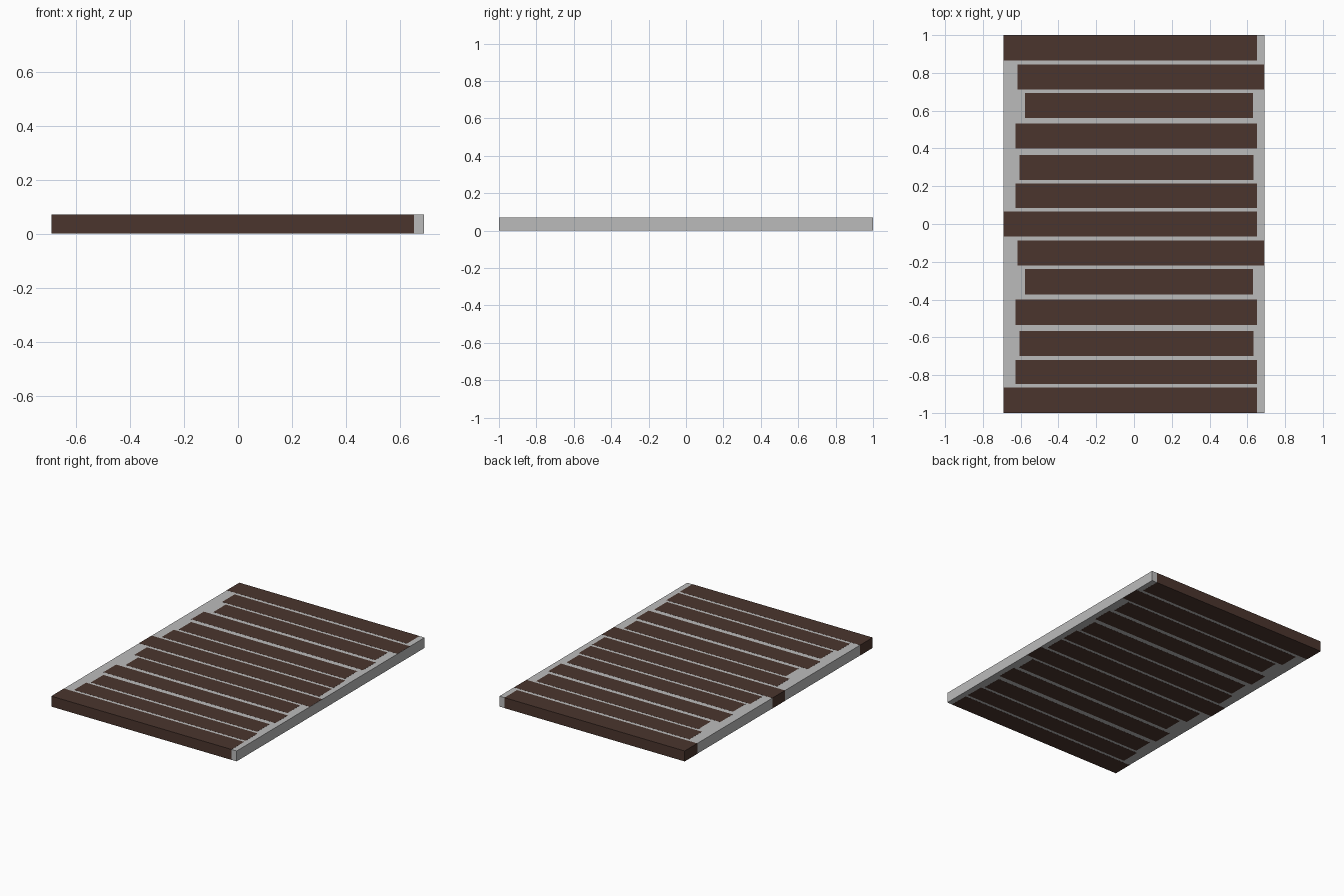
import bpy

if "Cube" in bpy.data.objects:
    bpy.data.objects.remove(bpy.data.objects["Cube"])


def material(name, rgb):
    m = bpy.data.materials.new(name)
    m.diffuse_color = (*rgb, 1.0)
    m.use_nodes = True
    m.node_tree.nodes["Principled BSDF"].inputs["Base Color"].default_value = m.diffuse_color
    return m


grey = material("pale grey", (0.5, 0.5, 0.5))
brown = material("dark brown wood", (0.070, 0.036, 0.027))

HALF_X, HEIGHT = 0.69, 0.07
E = 0.0004  # boards sit just proud of the slab so they show cleanly


def box(name, x0, x1, y0, y1, z0, z1, mat):
    v = [(x, y, z) for z in (z0, z1) for x, y in
         ((x0, y0), (x1, y0), (x1, y1), (x0, y1))]
    f = [(3, 2, 1, 0), (4, 5, 6, 7), (0, 1, 5, 4),
         (1, 2, 6, 5), (2, 3, 7, 6), (3, 0, 4, 7)]
    mesh = bpy.data.meshes.new(name)
    mesh.from_pydata(v, [], f)
    mesh.materials.append(mat)
    ob = bpy.data.objects.new(name, mesh)
    bpy.context.collection.objects.link(ob)
    return ob


# grey backing slab
box("backing_slab", -HALF_X, HALF_X, -1 + E, 1 - E, E, HEIGHT, grey)

# one repeat of the boards: left end, right end, top edge, bottom edge
pattern = [
    (-0.69, 0.652, 1.000, 0.866),
    (-0.617, 0.6895, 0.845, 0.712),
    (-0.577, 0.630, 0.694, 0.560),
    (-0.628, 0.652, 0.533, 0.399),
    (-0.606, 0.633, 0.366, 0.233),
    (-0.628, 0.650, 0.214, 0.086),
]
PITCH = 0.933
rows = [(a, b, t - k * PITCH, u - k * PITCH)
        for k in range(2) for a, b, t, u in pattern]
rows.append((-0.69, 0.652, -0.866, -1.0))  # closing front board

# boards run through the full thickness
for i, (x0, x1, top, bottom) in enumerate(rows):
    left = x0 - E if x0 <= -HALF_X else x0
    box(f"board_{i + 1}", left, x1, bottom, top, 0, HEIGHT + E, brown)
